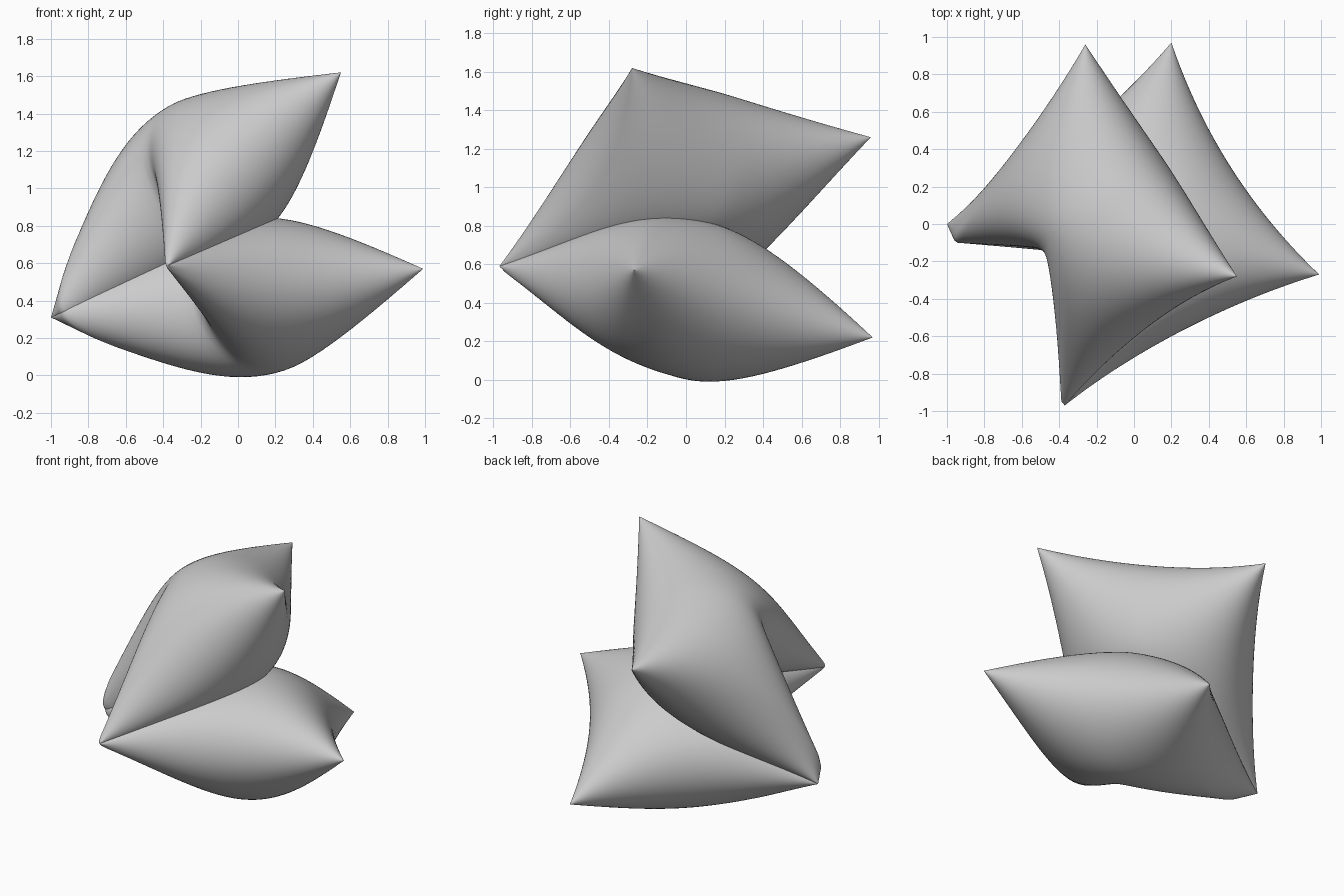
import bpy, bmesh, math
from mathutils import Vector

if "Cube" in bpy.data.objects:
    bpy.data.objects.remove(bpy.data.objects["Cube"])

N = 56


def pillow(name, corners, half_thick, pulls, dent):
    """Inflated square: corners run fold-front, fold-back, tip-back, tip-front."""
    g, h, f, e = [Vector(c) for c in corners]
    along = ((e + f) - (g + h)).normalized()      # fold -> open end
    across = ((h + f) - (g + e)).normalized()     # front -> back
    normal = along.cross(across).normalized()
    bm = bmesh.new()
    for side in (1, -1):
        rows = []
        for i in range(N + 1):
            u = math.sin(math.pi / 2 * (2 * i / N - 1))
            row = []
            for j in range(N + 1):
                v = math.sin(math.pi / 2 * (2 * j / N - 1))
                a, b = (u + 1) / 2, (v + 1) / 2
                p = g.lerp(h, b).lerp(e.lerp(f, b), a)
                # seams curve inward between the corners
                cu, cv = 1 - u * u, 1 - v * v
                p -= along * pulls[0] * cv * a ** 2
                p -= across * pulls[1] * cu * v * abs(v)
                # sharp V-shaped dent in the fold, leaving blunt corners
                width = 0.76 if v > 0 else 0.92
                notch = max(0, 1 - (math.sqrt(v * v + 0.006) - 0.04) / width)
                p += along * dent * notch * (1 - a) ** 1.6
                t = math.sqrt(max(cu * cv, 0)) * (1 - 0.22 * (1 - a) ** 3)
                row.append(bm.verts.new(p + normal * side * half_thick * t))
            rows.append(row)
        for i in range(N):
            for j in range(N):
                q = [rows[i][j], rows[i + 1][j], rows[i + 1][j + 1], rows[i][j + 1]]
                bm.faces.new(q if side > 0 else q[::-1])
    bmesh.ops.remove_doubles(bm, verts=bm.verts, dist=0.0004)
    for face in bm.faces:
        face.smooth = True
    me = bpy.data.meshes.new(name)
    bm.to_mesh(me)
    bm.free()
    ob = bpy.data.objects.new(name, me)
    bpy.context.collection.objects.link(ob)
    return ob


# Both cushions meet at the dented fold on the left
fold_front, fold_back = (-0.37, -0.97, 0.59), (-1.0, 0.0, 0.31)
pillow("lower_cushion", [fold_front, fold_back, (0.2, 0.97, 0.22), (0.99, -0.27, 0.57)],
       0.42, (0.09, 0.08), 0.58)
pillow("upper_cushion", [fold_front, fold_back, (-0.26, 0.96, 1.26), (0.55, -0.28, 1.62)],
       0.43, (0.09, 0.08), 0.66)
